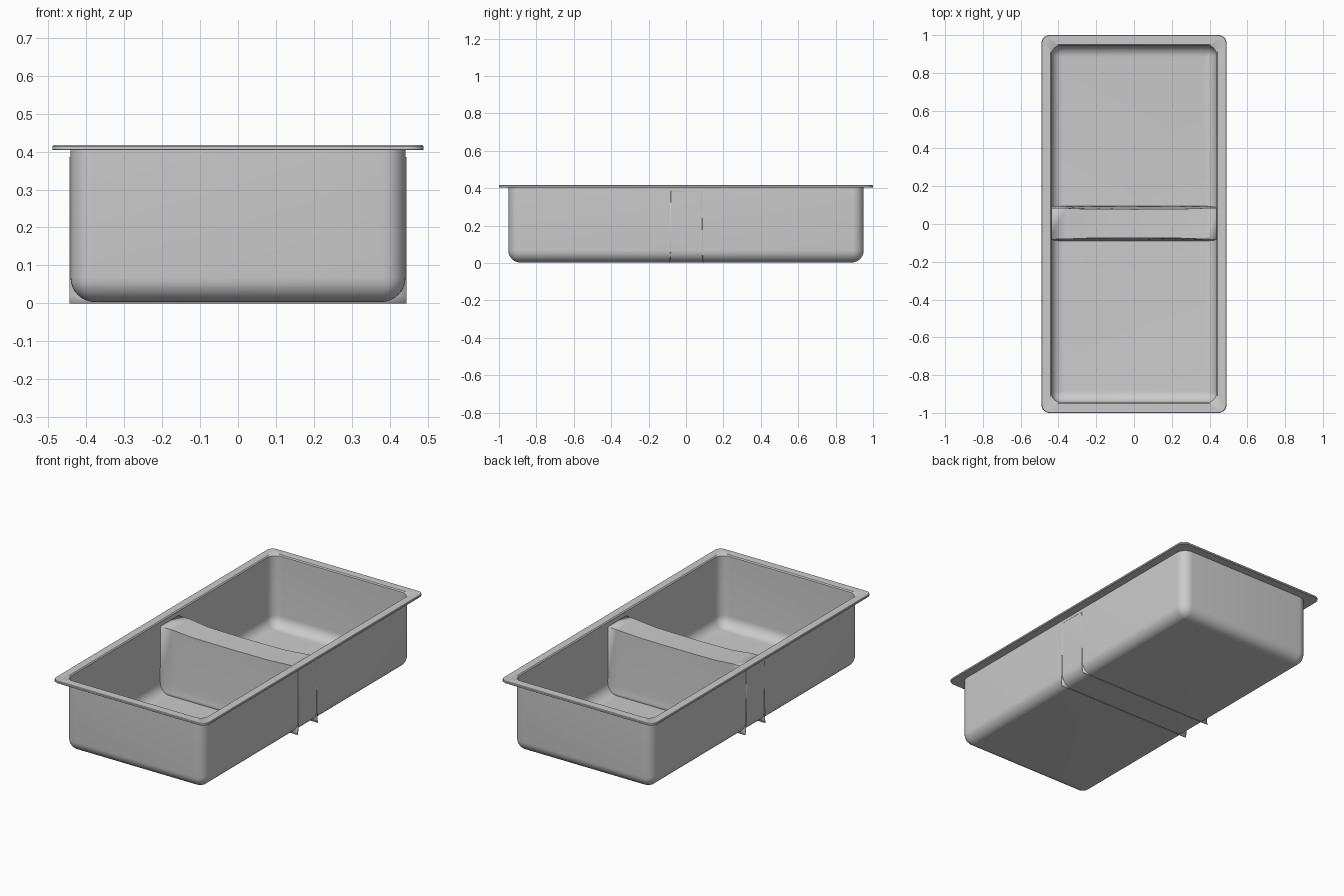
import bpy, bmesh, math

if "Cube" in bpy.data.objects:
    bpy.data.objects.remove(bpy.data.objects["Cube"])


def rounded_ring(bm, hx, hy, r, z, seg=8):
    """One horizontal rounded-rectangle loop of vertices."""
    verts = []
    corners = ((1, 1, 0), (-1, 1, 90), (-1, -1, 180), (1, -1, 270))
    for sx, sy, start in corners:
        for i in range(seg + 1):
            a = math.radians(start + 90 * i / seg)
            verts.append(bm.verts.new((sx * (hx - r) + r * math.cos(a),
                                       sy * (hy - r) + r * math.sin(a), z)))
    return verts


def finish(bm, name, angle):
    bmesh.ops.recalc_face_normals(bm, faces=bm.faces)
    mesh = bpy.data.meshes.new(name)
    bm.to_mesh(mesh)
    bm.free()
    ob = bpy.data.objects.new(name, mesh)
    bpy.context.collection.objects.link(ob)
    bpy.ops.object.select_all(action='DESELECT')
    bpy.context.view_layer.objects.active = ob
    ob.select_set(True)
    bpy.ops.object.shade_smooth_by_angle(angle=math.radians(angle))
    return ob


# Basin: thin shell with rounded floor edge and a flat flange
WX, WY, VR = 0.442, 0.95, 0.06
FILLET, WALL = 0.065, 0.004


def fillet_rings(inset, floor):
    """Loop settings from the floor edge up to the straight wall."""
    rad = FILLET - inset
    out = []
    for i in range(9):
        a = math.radians(90 * i / 8)
        d = inset + rad * (1 - math.sin(a))
        out.append((WX - d, WY - d, max(VR - d, 0.003),
                    floor + rad * (1 - math.cos(a))))
    return out


outer = fillet_rings(0, 0.003)
inner = fillet_rings(WALL, 0.003 + WALL)
flange = [
    (WX, WY, VR, 0.404),
    (0.488, 0.998, 0.04, 0.404),
    (0.49, 1.0, 0.042, 0.406),
    (0.49, 1.0, 0.042, 0.414),
    (0.487, 0.997, 0.039, 0.417),
    (WX + 0.001, WY + 0.001, 0.05, 0.417),
    (WX - WALL, WY - WALL, VR - WALL, 0.411),
]
bm = bmesh.new()
rings = [rounded_ring(bm, *s) for s in outer + flange + inner[::-1]]
for a, b in zip(rings, rings[1:]):
    for i in range(len(a)):
        j = (i + 1) % len(a)
        bm.faces.new((a[i], a[j], b[j], b[i]))
bm.faces.new(rings[0])
bm.faces.new(rings[-1])
finish(bm, "basin", 35)

# Divider: hollow saddle between the two bowls, dipping in the middle
stations = [(-0.444, 0.083, 0.386), (-0.36, 0.082, 0.384), (-0.30, 0.079, 0.378),
            (-0.24, 0.077, 0.372), (0.0, 0.076, 0.370), (0.24, 0.077, 0.372),
            (0.30, 0.079, 0.376), (0.38, 0.082, 0.382), (0.444, 0.084, 0.386)]
bm = bmesh.new()
rows = []
for x, hw, top in stations:
    half = [(0.094, 0.0), (0.089, 0.02), (0.086, 0.06), (hw, top)]
    section = [(-y, z) for y, z in half] + half[::-1]
    rows.append([bm.verts.new((x, y + 0.002, z)) for y, z in section])
for a, b in zip(rows, rows[1:]):
    for i in range(len(a) - 1):
        bm.faces.new((a[i], b[i], b[i + 1], a[i + 1]))
divider = finish(bm, "divider", 30)
solid = divider.modifiers.new("sheet", 'SOLIDIFY')
solid.thickness = 0.003
